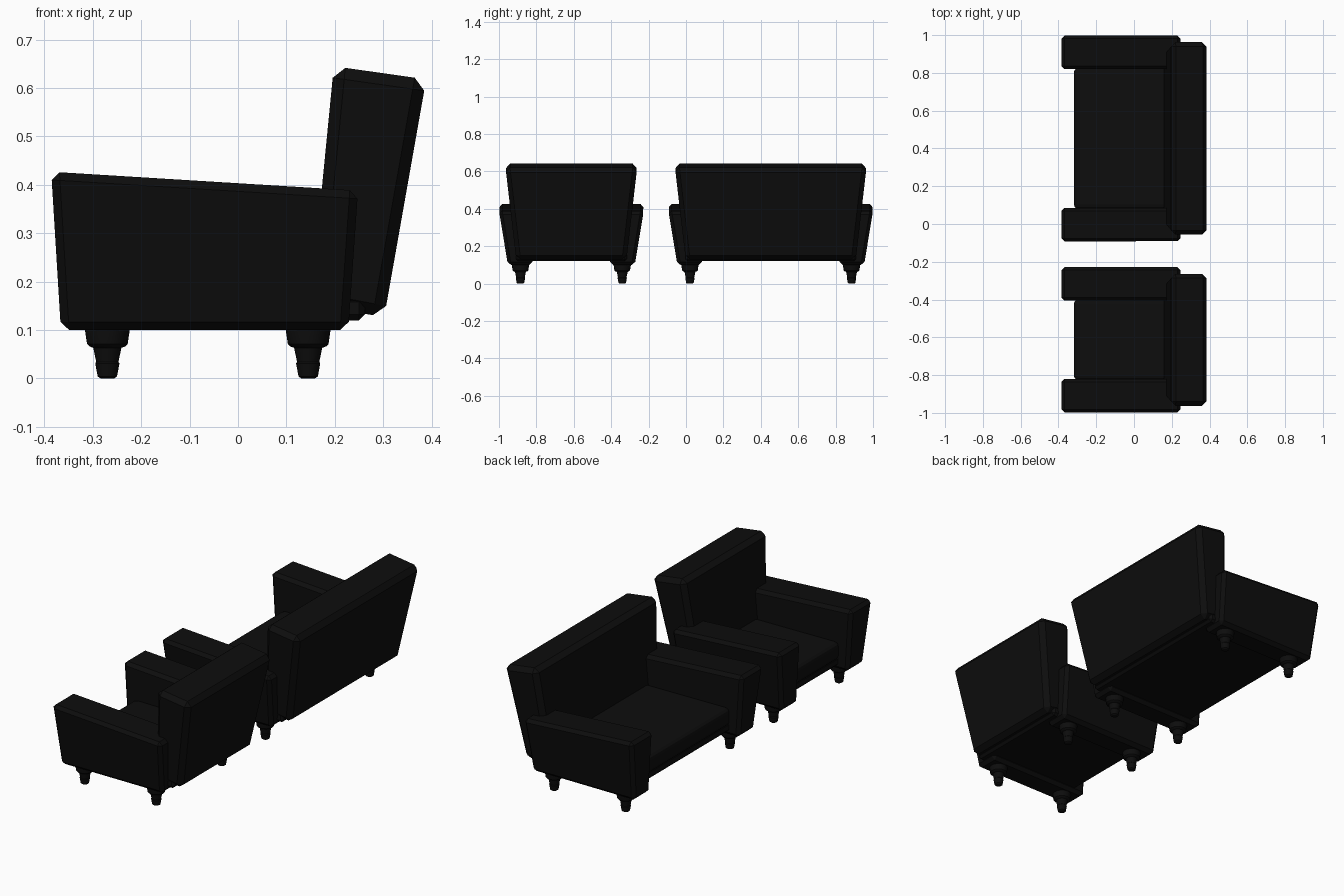
import bpy, bmesh, math

if "Cube" in bpy.data.objects:
    bpy.data.objects.remove(bpy.data.objects["Cube"])

mat = bpy.data.materials.new("black_leather")
mat.diffuse_color = (0.004, 0.004, 0.004, 1)
mat.use_nodes = True
mat.node_tree.nodes["Principled BSDF"].inputs["Base Color"].default_value = mat.diffuse_color


def finish(name, bm):
    bmesh.ops.recalc_face_normals(bm, faces=bm.faces)
    me = bpy.data.meshes.new(name)
    bm.to_mesh(me)
    bm.free()
    ob = bpy.data.objects.new(name, me)
    bpy.context.collection.objects.link(ob)
    me.materials.append(mat)
    return ob


def block(name, profile, y_low, y_high, bevel, segments=1):
    """Bevelled block: xz profile (bottom front, bottom back, top back, top front),
    with separate y ranges for its bottom and its top."""
    bm = bmesh.new()
    sides = []
    for k in (0, 1):
        sides.append([bm.verts.new((x, (y_low if i < 2 else y_high)[k], z))
                      for i, (x, z) in enumerate(profile)])
    a, b = sides
    bm.faces.new(a)
    bm.faces.new(b[::-1])
    for i in range(4):
        j = (i + 1) % 4
        bm.faces.new((a[j], a[i], b[i], b[j]))
    bmesh.ops.recalc_face_normals(bm, faces=bm.faces)
    bmesh.ops.bevel(bm, geom=bm.edges[:], offset=bevel, offset_type='OFFSET',
                    segments=segments, profile=0.5, affect='EDGES')
    return finish(name, bm)


def leg(name, x, y):
    """Turned leg made by stacking rings."""
    prof = [(0.046, 0.105), (0.046, 0.098), (0.042, 0.071), (0.037, 0.066),
            (0.029, 0.063), (0.023, 0.034), (0.025, 0.031), (0.020, 0.004), (0.014, 0.0)]
    n = 16
    bm = bmesh.new()
    rings = [[bm.verts.new((x + r * math.cos(2 * math.pi * i / n),
                            y + r * math.sin(2 * math.pi * i / n), z)) for i in range(n)]
             for r, z in prof]
    for lo, hi in zip(rings, rings[1:]):
        for i in range(n):
            j = (i + 1) % n
            bm.faces.new((lo[i], lo[j], hi[j], hi[i]))
    bm.faces.new(rings[0])
    bm.faces.new(rings[-1][::-1])
    ob = finish(name, bm)
    for p in ob.data.polygons:
        p.use_smooth = len(p.vertices) == 4
    bpy.ops.object.select_all(action='DESELECT')
    ob.select_set(True)
    bpy.context.view_layer.objects.active = ob
    bpy.ops.object.shade_smooth_by_angle(angle=math.radians(30))


ARM = [(-0.366, 0.10), (0.228, 0.10), (0.248, 0.388), (-0.386, 0.427)]
BACK = [(0.150, 0.155), (0.302, 0.126), (0.389, 0.618), (0.198, 0.645)]
BASE = [(-0.310, 0.12), (0.262, 0.12), (0.262, 0.17), (-0.310, 0.17)]
CUSHION = [(-0.318, 0.155), (0.185, 0.155), (0.185, 0.245), (-0.318, 0.25)]


def seat_unit(kind, yc, h):
    def span(w):
        return (yc - w, yc + w)

    # Frame, cushion and leaning backrest
    block(kind + "_base", BASE, span(h - 0.09), span(h - 0.09), 0.012)
    block(kind + "_seat_cushion", CUSHION, span(h - 0.172), span(h - 0.172), 0.025, 3)
    block(kind + "_backrest", BACK, span(h - 0.092), span(h - 0.035), 0.024)
    # Arms flaring outwards, and the legs below them
    for s, side in ((-1, "right"), (1, "left")):
        low = sorted((yc + s * (h - 0.18), yc + s * (h - 0.048)))
        high = sorted((yc + s * (h - 0.18), yc + s * h))
        block(f"{kind}_{side}_arm", ARM, low, high, 0.017)
        for x, end in ((-0.27, "front"), (0.145, "back")):
            leg(f"{kind}_{end}_{side}_leg", x, yc + s * (h - 0.115))


seat_unit("loveseat", 0.453, 0.547)
seat_unit("armchair", -0.613, 0.387)
